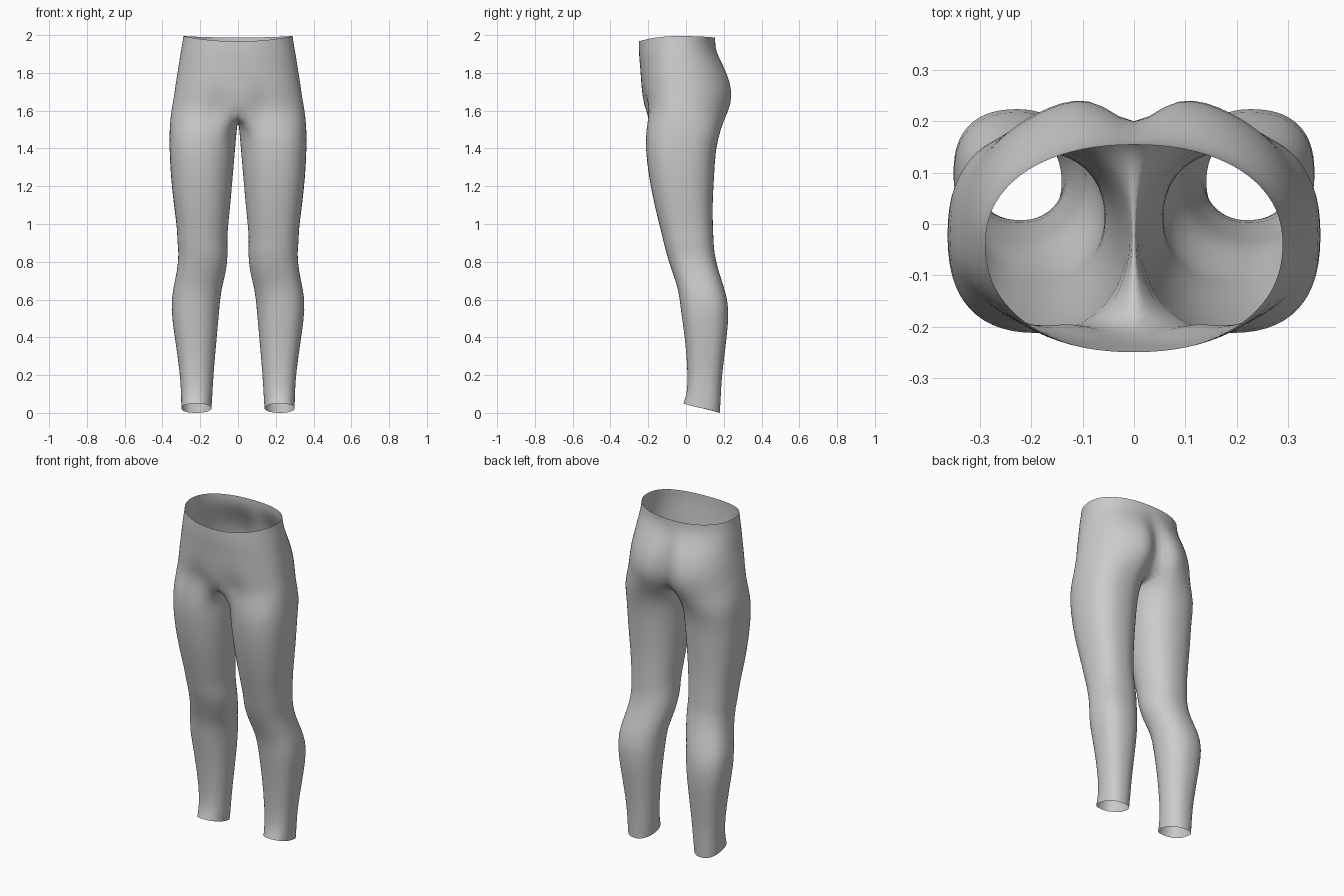
import bpy, bmesh, math

if "Cube" in bpy.data.objects:
    bpy.data.objects.remove(bpy.data.objects["Cube"])

N, ARC = 28, 20          # points round a leg, steps of the outer arc that runs on to the waist

# Leg rings: height, inner x, outer x, front y, back y
LEG = [
    (0.025, .14, .30, -.015, .18), (0.10, .135, .302, .005, .185),
    (0.20, .13, .306, .01, .19), (0.40, .112, .335, -.005, .217),
    (0.55, .098, .357, -.03, .23), (0.65, .09, .347, -.038, .208),
    (0.75, .06, .322, -.075, .172), (0.85, .053, .314, -.107, .15),
    (0.90, .057, .322, -.118, .147), (0.97, .054, .322, -.135, .144),
    (1.10, .04, .34, -.168, .14), (1.25, .027, .357, -.198, .15),
    (1.40, .014, .364, -.216, .157), (1.50, .006, .364, -.212, .185),
]
# Hip rings: height, outer x, front y, back y, depth of the rear cleft, front groin crease
HIPS = [
    (1.60, .355, -.218, .242, .085, .03), (1.67, .34, -.232, .262, .082, .012),
    (1.75, .33, -.238, .25, .065, 0), (1.82, .318, -.242, .22, .04, 0),
    (1.90, .306, -.25, .172, .012, 0), (1.95, .296, -.25, .155, 0, 0),
    (1.995, .29, -.25, .155, 0, 0),
]


def power(v, p):
    return math.copysign(abs(v) ** p, v)


def leg_ring(z, xi, xo, yf, yb):
    """Closed ring, squarer on the outside than on the inside."""
    pts = []
    for i in range(N):
        a = math.radians(180) + 2 * math.pi * (i + (N - ARC) / 2) / N
        c, s = math.cos(a), math.sin(a)
        p = .82 if c > 0 else .95
        x = (xi + xo) / 2 + (xo - xi) / 2 * power(c, p)
        y = (yf + yb) / 2 + (yb - yf) / 2 * power(s, p)
        hem = -.025 * s if z < .05 else 0
        pts.append((x, y, z + hem))
    return pts


def hip_arc(z, xo, yf, yb, cleft, crease):
    """Open arc from the front centre, round the outside, to the back centre."""
    pts, yc = [], -.04
    for i in range(ARC + 1):
        a = math.pi * (i / ARC - .5)
        c, s = math.cos(a), math.sin(a)
        x = 0 if i in (0, ARC) else xo * power(c, .92)
        if s < 0:
            y = yc + (yc - yf) * power(s, .92)
            y += crease * math.exp(-((x - .11) / .045) ** 2)
        else:
            y = yc + (yb - yc) * power(s, .9) - cleft * math.exp(-(x / .05) ** 2)
        rim = 0
        if z > 1.98:
            rim = -.028 * s * s if s < 0 else -.008 * s * s
        pts.append((x, y, z + rim))
    return pts


bm = bmesh.new()
legs = [[bm.verts.new(p) for p in leg_ring(*r)] for r in LEG]
hips = [[bm.verts.new(p) for p in hip_arc(*r)] for r in HIPS]

# Crotch seam on the centre line closes the lowest hip arc into a ring
back, front = hips[0][-1].co, hips[0][0].co
seam = []
for k in range(1, N - ARC):
    t = k / (N - ARC)
    p = back.lerp(front, t)
    seam.append(bm.verts.new((0, p.y, p.z - .055 * math.sin(math.pi * t) ** .7)))


def bridge(lower, upper, steps):
    for i in range(steps):
        j = (i + 1) % len(lower)
        bm.faces.new((lower[i], lower[j], upper[j], upper[i]))


rings = legs + [hips[0] + seam]
for lo, up in zip(rings, rings[1:]):
    bridge(lo, up, N)
for lo, up in zip(hips, hips[1:]):
    bridge(lo, up, ARC)
for f in bm.faces:
    f.smooth = True

mesh = bpy.data.meshes.new("trousers")
bm.to_mesh(mesh)
bm.free()
cloth = bpy.data.materials.new("grey cloth")
cloth.diffuse_color = (.6, .6, .6, 1)
cloth.use_nodes = True
cloth.node_tree.nodes["Principled BSDF"].inputs["Base Color"].default_value = cloth.diffuse_color
mesh.materials.append(cloth)
trousers = bpy.data.objects.new("trousers", mesh)
bpy.context.collection.objects.link(trousers)

# Other half, then rounding
mirror = trousers.modifiers.new("other_leg", 'MIRROR')
mirror.use_clip = True
mirror.merge_threshold = .0005
smooth = trousers.modifiers.new("rounding", 'SUBSURF')
smooth.levels = smooth.render_levels = 1
